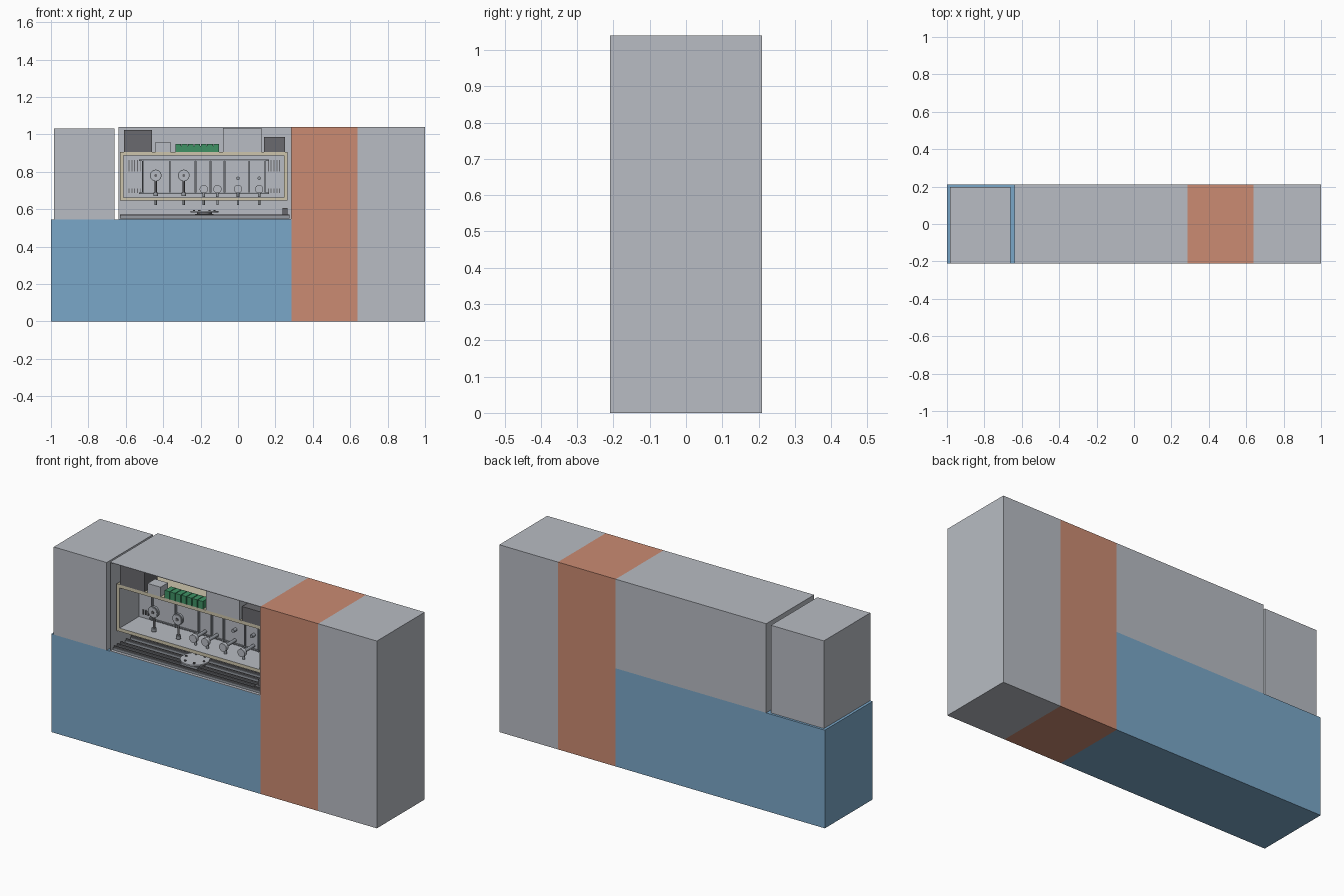
import bpy, bmesh, math
from mathutils import Vector, Matrix

if "Cube" in bpy.data.objects:
    bpy.data.objects.remove(bpy.data.objects["Cube"])


def material(name, *rgb):
    lin = [((c / 255 + 0.055) / 1.055) ** 2.4 for c in rgb] + [1]
    m = bpy.data.materials.new(name)
    m.use_nodes = True
    m.diffuse_color = lin
    m.node_tree.nodes["Principled BSDF"].inputs["Base Color"].default_value = lin
    return m


GREY = material("cabinet grey", 184, 188, 195)
BLUE = material("base blue", 122, 167, 200)
ORANGE = material("column orange", 203, 139, 114)
CREAM = material("chamber cream", 205, 197, 172)
DARK = material("equipment dark grey", 106, 106, 110)
GREEN = material("terminal green", 62, 145, 100)
STEEL = material("steel", 150, 155, 162)


def finish(name, bm, mats):
    me = bpy.data.meshes.new(name)
    bm.normal_update()
    bm.to_mesh(me)
    bm.free()
    for m in mats:
        me.materials.append(m)
    ob = bpy.data.objects.new(name, me)
    bpy.context.collection.objects.link(ob)
    return ob


def add_box(bm, x, y, z):
    lo, hi = Vector((x[0], y[0], z[0])), Vector((x[1], y[1], z[1]))
    mat = Matrix.Translation((lo + hi) / 2) @ Matrix.Diagonal((*(hi - lo), 1))
    bmesh.ops.create_cube(bm, size=1, matrix=mat)


def box(name, mat, *dims):
    return boxes(name, mat, [dims])


def boxes(name, mat, items):
    bm = bmesh.new()
    for dims in items:
        add_box(bm, *dims)
    return finish(name, bm, [mat])


def open_box(name, outer, inner, x, y, z, rim, depth):
    """Box with a recess in its front; the recess takes the inner colour."""
    bm = bmesh.new()
    add_box(bm, x, y, z)
    bm.normal_update()
    front = min(bm.faces, key=lambda f: f.normal.y)
    bmesh.ops.inset_region(bm, faces=[front], thickness=rim)
    new = bmesh.ops.extrude_discrete_faces(bm, faces=[front])["faces"][0]
    bmesh.ops.translate(bm, verts=new.verts, vec=(0, depth, 0))
    for f in {f for v in new.verts for f in v.link_faces}:
        f.material_index = 1
    return finish(name, bm, [outer, inner])


def cylinders(name, mat, items, axis="Z", segs=20):
    """Each item is centre, radius and length."""
    bm = bmesh.new()
    turn = Matrix.Rotation(math.pi / 2, 4, "X") if axis == "Y" else Matrix()
    for centre, r, length in items:
        bmesh.ops.create_cone(bm, cap_ends=True, segments=segs, radius1=r, radius2=r,
                              depth=length, matrix=Matrix.Translation(centre) @ turn)
    return finish(name, bm, [mat])


# Large housings
D = (-0.21, 0.21)
box("lower_base", BLUE, (-1, 0.285), D, (0, 0.545))
box("middle_column", ORANGE, (0.285, 0.64), D, (0, 1.04))
box("end_cabinet", GREY, (0.64, 1), D, (0, 1.04))
box("side_cabinet", GREY, (-0.985, -0.66), (-0.21, 0.197), (0.545, 1.032))
open_box("main_cabinet", GREY, GREY, (-0.64, 0.285), D, (0.545, 1.04), 0.004, 0.405)

# Working chamber with its recessed front
F = -0.165
open_box("chamber", CREAM, GREY, (-0.63, 0.265), (F, 0.17), (0.645, 0.905), 0.026, 0.17)

# Equipment standing on the chamber
TOP = 0.905
box("control_box_large", DARK, (-0.61, -0.46), (F, -0.05), (TOP, 1.022))
box("control_box_small", DARK, (0.14, 0.25), (F, -0.03), (TOP, 0.985))
box("relay_box", GREY, (-0.44, -0.36), (F, -0.1), (TOP, 0.958))
box("supply_box", GREY, (-0.08, 0.125), (F, 0.1), (TOP, 1.034))
boxes("terminal_blocks", GREEN,
      [((-0.335 + i * 0.034, -0.305 + i * 0.034), (F, -0.11), (TOP, 0.948)) for i in range(7)])
box("terminal_rail", GREEN, (-0.335, -0.101), (F + 0.008, -0.118), (TOP, 0.938))

# Panels and dividers on the chamber rear wall
BACK = 0.005
dividers = [-0.51, -0.365, -0.225, -0.145, -0.07, 0.06, 0.145]
boxes("rear_panels", GREY,
      [((a + 0.004, b - 0.004), (BACK - 0.025, BACK), (0.685, 0.858))
       for a, b in zip(dividers, dividers[1:])])
boxes("panel_dividers", STEEL,
      [((x - 0.003, x + 0.003), (BACK - 0.035, BACK), (0.68, 0.865)) for x in dividers])
boxes("panel_rails", STEEL,
      [((-0.53, 0.165), (BACK - 0.03, BACK), (z, z + 0.007)) for z in (0.682, 0.858)])

# Ventilation slots at both ends of the rear wall
slots = []
for start in (-0.585, 0.16):
    for i in range(5):
        x = start + i * 0.015
        slots += [((x, x + 0.005), (BACK - 0.006, BACK), z)
                  for z in ((0.8, 0.862), (0.685, 0.71))]
boxes("vent_slots", DARK, slots)

# Dial gauges and knobs with posts
dials = [-0.44, -0.29]
knobs = [-0.183, -0.11, 0.0, 0.113]
cylinders("dial_rims", STEEL, [((x, -0.11, 0.78), 0.031, 0.014) for x in dials], "Y", 28)
cylinders("dial_faces", GREY, [((x, -0.118, 0.78), 0.026, 0.006) for x in dials], "Y", 28)
cylinders("dial_hubs", DARK, [((x, -0.122, 0.78), 0.008, 0.006) for x in dials], "Y")
cylinders("dial_posts", DARK, [((x, -0.108, 0.715), 0.006, 0.08) for x in dials])
cylinders("dial_feet", STEEL, [((x, -0.108, 0.68), 0.013, 0.018) for x in dials])
cylinders("knobs", GREY, [((x, -0.125, 0.707), 0.022, 0.02) for x in knobs], "Y", 24)
cylinders("knob_shafts", STEEL, [((x, -0.075, 0.707), 0.009, 0.1) for x in knobs], "Y")
cylinders("knob_posts", STEEL, [((x, -0.11, 0.68), 0.007, 0.03) for x in knobs])
cylinders("panel_buttons", STEEL, [((x, -0.03, 0.765), 0.009, 0.03) for x in knobs[2:]], "Y")
cylinders("pipe_stubs", STEEL, [((x, -0.11, 0.635), 0.006, 0.024) for x in dials + knobs])

# Slide rails on the cabinet floor
rails = [-0.195, -0.165, -0.135, -0.09, -0.045, 0.0, 0.06]
FLOOR = 0.549
boxes("slide_rails", STEEL,
      [((-0.63, 0.275), (y, y + 0.016), (FLOOR, 0.562)) for y in rails])
boxes("rail_tracks", DARK,
      [((-0.63, 0.275), (y + 0.005, y + 0.011), (0.562, 0.57)) for y in rails])
boxes("rail_ends", DARK, [((0.225, 0.265), (-0.18, -0.1), (FLOOR, 0.572)),
                          ((0.237, 0.265), (-0.165, -0.12), (0.572, 0.606))])

# Turntable riding on the rails
C = (-0.18, -0.12)
box("turntable_carriage", STEEL, (-0.23, -0.13), (-0.17, -0.07), (0.562, 0.575))
cylinders("turntable_hub", DARK, [((*C, 0.578), 0.04, 0.012)], segs=28)
cylinders("turntable_disc", GREY, [((*C, 0.587), 0.075, 0.008)], segs=36)
cylinders("turntable_pins", DARK,
          [((C[0] + 0.055 * math.cos(a * math.pi / 3), C[1] + 0.055 * math.sin(a * math.pi / 3),
             0.593), 0.006, 0.006) for a in range(6)], segs=12)

# Smooth the round parts while keeping sharp rims
bpy.ops.object.select_all(action="DESELECT")
for ob in bpy.context.collection.objects:
    if ob.name.startswith(("dial", "knob", "turntable", "pipe", "panel_buttons")):
        ob.select_set(True)
        bpy.context.view_layer.objects.active = ob
bpy.ops.object.shade_smooth_by_angle()
